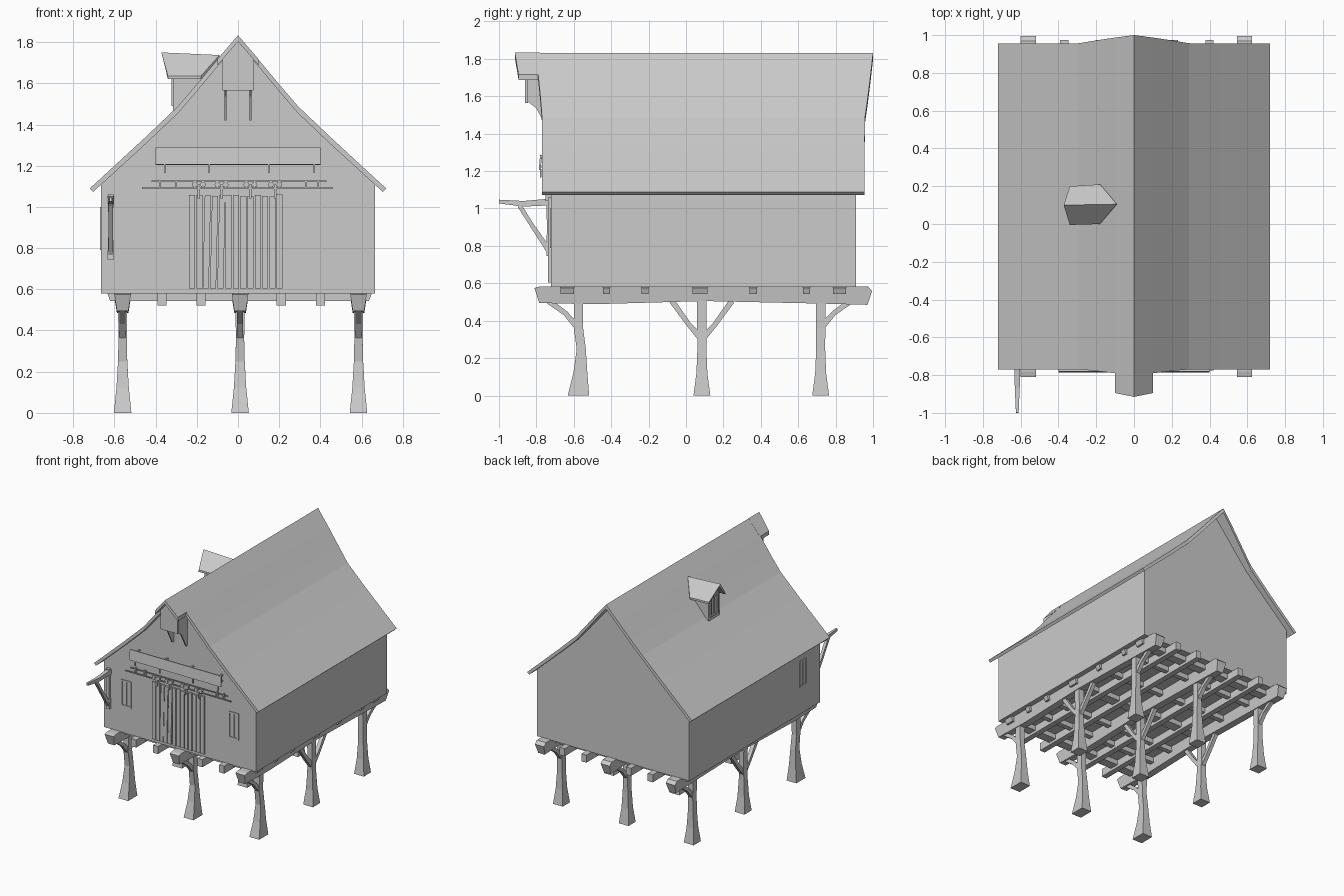
import bpy, bmesh, math, random
from mathutils import Vector

random.seed(4)


def part(name, solids):
    """One object from several solids; each solid is a list of matching rings."""
    bm = bmesh.new()
    for rings in solids:
        vs = [[bm.verts.new(p) for p in r] for r in rings]
        n = len(vs[0])
        for a, b in zip(vs, vs[1:]):
            for i in range(n):
                j = (i + 1) % n
                bm.faces.new((a[i], a[j], b[j], b[i]))
        bm.faces.new(vs[0][::-1])
        bm.faces.new(vs[-1])
    bmesh.ops.recalc_face_normals(bm, faces=bm.faces)
    me = bpy.data.meshes.new(name)
    bm.to_mesh(me)
    bm.free()
    ob = bpy.data.objects.new(name, me)
    bpy.context.collection.objects.link(ob)
    return ob


def box(x0, x1, y0, y1, z0, z1):
    return [[(x0, y0, z), (x1, y0, z), (x1, y1, z), (x0, y1, z)] for z in (z0, z1)]


def prism_x(yz, x0, x1):
    return [[(x, y, z) for y, z in yz] for x in (x0, x1)]


def prism_y(xz, y0, y1):
    return [[(x, y, z) for x, z in xz] for y in (y0, y1)]


def timber(x, path, w):
    """Bent timber in the y-z plane: path of (y, z, depth), width w along x."""
    rings = []
    for i, (y, z, d) in enumerate(path):
        a, b = path[max(i - 1, 0)], path[min(i + 1, len(path) - 1)]
        t = Vector((b[0] - a[0], b[1] - a[1])).normalized() * d / 2
        ww = (w[i] if isinstance(w, (list, tuple)) else w) / 2
        rings.append([(x - ww, y - t.y, z + t.x), (x + ww, y - t.y, z + t.x),
                      (x + ww, y + t.y, z - t.x), (x - ww, y + t.y, z - t.x)])
    return rings


# house body: closed gabled prism
half = [(0.665, 0.58), (0.665, 1.12), (0.29, 1.465), (0.2, 1.57)]
profile = half + [(0, 1.805)] + [(-x, z) for x, z in half[::-1]]
part("house_walls", [prism_y(profile, -0.722, 0.91)])

# main roof: (x, z, front y, back y) from ridge to eave, mirrored
slope = [(0.1, 1.715, -0.79, 0.987), (0.2, 1.595, -0.778, 0.972), (0.29, 1.49, -0.77, 0.957),
         (0.45, 1.338, -0.77, 0.955), (0.703, 1.105, -0.77, 0.955)]


def roof_ring(x, z, f, b, t=0.032):
    s = 0 if x == 0 else math.copysign(0.017, x)
    return [(x + s, f, z), (x + s, b, z), (x, b, z - t), (x, f, z - t)]


stations = [(-x, z, f, b) for x, z, f, b in slope[::-1]] + [(0, 1.832, -0.8, 1.0)] + slope
rings = []
for x, z, f, b in stations:
    edge = abs(x) > 0.7
    z0 = z - 0.016 if edge else z
    r = roof_ring(x, z0, f, b, 0.016 if edge else 0.034)
    rings.append(r if edge else [(x, q[1], q[2]) for q in r])
part("main_roof", [rings])

# small hood over the front gable
part("hood_roof", [[[(x, f, z), (x, -0.78, z), (x, -0.78, z - 0.03), (x, f, z - 0.03)]
     for x, z, f in ((-0.1, 1.717, -0.895), (0, 1.833, -0.915), (0.1, 1.717, -0.895))]])
part("hood_front", [prism_y([(-0.075, 1.565), (0.075, 1.565), (0.075, 1.72), (0, 1.808), (-0.075, 1.72)],
                            -0.86, -0.845)])
bracket = [(-0.85, 1.72), (-0.85, 1.575), (-0.80, 1.535), (-0.77, 1.48), (-0.74, 1.42), (-0.715, 1.42), (-0.715, 1.72)]
part("hood_brackets", [prism_x(bracket, x - 0.005, x + 0.005) for x in (-0.06, 0.06)])

# dormer on the left slope
part("dormer_roof", [
    [[(-0.34, y, z), (-0.18, y2, z), (-0.18, y2, z - 0.015), (-0.34, y, z - 0.015)] if y != 0.1 else
     [(-0.372, y, 1.75), (-0.09, 0.105, 1.737), (-0.09, 0.105, 1.715), (-0.365, y, 1.725)]
     for y, y2, z in ((-0.005, 0.0, 1.635), (0.1, 0.1, 0), (0.2, 0.21, 1.635))]])
gable = [(0.03, 1.4), (0.17, 1.4), (0.17, 1.64), (0.1, 1.725), (0.03, 1.64)]
part("dormer_walls", [prism_x(gable, -0.315, -0.15)])
part("dormer_window", [box(-0.322, -0.31, a, b, c, d) for a, b, c, d in
     ((0.05, 0.062, 1.49, 1.65), (0.138, 0.15, 1.49, 1.65), (0.062, 0.138, 1.49, 1.505),
      (0.062, 0.138, 1.638, 1.65), (0.096, 0.104, 1.505, 1.638))])

# signboard with hangers
part("signboard", [timber(0, [(-0.782, 1.205, 0.01), (-0.775, 1.287, 0.01)], 0.8)])
part("signboard_hangers", [box(x - 0.006, x + 0.006, -0.775, -0.715, z - 0.006, z + 0.006)
     for x in (-0.355, -0.11, 0.115, 0.37) for z in (1.225, 1.27)] +
     [box(x - 0.004, x + 0.004, -0.78, -0.772, 1.165, 1.21) for x in (-0.355, -0.14, 0.15, 0.37)])

# sliding door planks
planks = []
n, x0, width = 13, -0.24, 0.46 / 13
for i in range(n):
    a, b = x0 + i * width + 0.003, x0 + (i + 1) * width - 0.003
    lean = 0.005 if 2 <= i <= 4 else 0
    y = -0.732 - random.uniform(0, 0.006)
    top = 1.06 - random.uniform(0, 0.01)
    planks.append([[(a + s, y, z), (b + s, y, z), (b + s, -0.715, z), (a + s, -0.715, z)]
                   for z, s in ((0.605, -lean), (top, lean))])
part("door_planks", planks)

# door rail, rollers and straps
part("door_rails", [box(-0.465, 0.46, -0.748, -0.74, 1.086, 1.093), box(-0.42, 0.43, -0.748, -0.74, 1.121, 1.127)] +
     [box(x - 0.004, x + 0.004, -0.746, -0.715, 1.086, 1.13) for x in (-0.38, -0.3, 0.33, 0.39)])
rollers, straps = [], []
for c in (-0.19, -0.08, 0.06, 0.18):
    for s in (-0.02, 0.02):
        rollers.append(prism_y([(c + s + 0.014 * math.cos(k * math.pi / 4), 1.108 + 0.014 * math.sin(k * math.pi / 4))
                                for k in range(8)], -0.755, -0.738))
    straps.append(box(c - 0.006, c + 0.006, -0.75, -0.72, 1.04, 1.112))
    straps.append(box(c - 0.02, c + 0.02, -0.752, -0.74, 1.104, 1.112))
part("door_rollers", rollers)
part("door_straps", straps)

# narrow window frames: two on the front, one on the left side
bars = ((-0.045, -0.035, 0.79, 1.0), (0.035, 0.045, 0.79, 1.0), (-0.035, 0.035, 0.79, 0.802),
        (-0.035, 0.035, 0.988, 1.0), (-0.004, 0.004, 0.802, 0.988))
part("front_windows", [box(c + a, c + b, -0.727, -0.715, z0, z1) for c in (-0.47, 0.47) for a, b, z0, z1 in bars])
part("side_window", [box(-0.67, -0.66, -0.51 + a, -0.51 + b, z0, z1) for a, b, z0, z1 in bars])

# hanging pole with brace at the front left corner
part("pole_arm", [timber(-0.618, [(-0.72, 1.035, 0.036), (-0.87, 1.025, 0.03), (-1.0, 1.037, 0.02)],
                         [0.032, 0.026, 0.014])])
part("pole_brace", [timber(-0.618, [(-0.89, 1.015, 0.024), (-0.83, 0.92, 0.022), (-0.73, 0.77, 0.03)], 0.022)])
part("pole_upright", [timber(-0.618, [(-0.735, 0.745, 0.022), (-0.735, 0.9, 0.018), (-0.735, 1.06, 0.022)],
                             [0.032, 0.02, 0.028])])

# floor frame: main beams, joists and cross beams
post_x = (-0.56, 0.01, 0.585)
main = [(-0.81, 0.575), (-0.785, 0.495), (-0.5, 0.488), (0.1, 0.505), (0.7, 0.492), (0.97, 0.485), (0.995, 0.56),
        (0.97, 0.583), (-0.78, 0.583)]
part("main_beams", [[[(x - 0.04 + (0.012 if z < 0.52 else 0), y, z) for y, z in main],
                     [(x + 0.04 - (0.012 if z < 0.52 else 0), y, z) for y, z in main]] for x in post_x])
part("floor_joists", [box(x - 0.022, x + 0.022, -0.775, 0.975, 0.522, 0.582) for x in (-0.37, -0.18, 0.21, 0.4)])
cross = ((-0.635, 0.07), (-0.425, 0.038), (-0.22, 0.038), (0.075, 0.078), (0.36, 0.04), (0.645, 0.038), (0.82, 0.07))
part("cross_beams", [prism_y([(-0.635, 0.582), (-0.62, 0.542), (0.635, 0.542), (0.648, 0.575), (0.64, 0.582)],
                             y - w / 2, y + w / 2) for y, w in cross])

# nine flared posts with braces along the beams
posts, braces = [], []
for x in post_x:
    for y, s in ((-0.575, -1), (0.085, 0), (0.72, 1)):
        foot = 0.115 if s < 0 else 0.09
        off = 0.015 if s < 0 else 0
        posts.append(timber(x, [(y, 0, foot), (y + off * 0.7, 0.12, foot * 0.65), (y + off, 0.25, 0.048),
                                (y, 0.36, 0.05), (y, 0.51, 0.05)], [0.085, 0.06, 0.045, 0.04, 0.045]))
        for d in ((-1, 1) if s == 0 else (s,)):
            low = 0.3 if s == 0 else 0.36
            braces.append(timber(x, [(y, low, 0.035), (y + d * 0.07, low + 0.08, 0.026),
                                     (y + d * 0.16, 0.505, 0.03)], 0.03))
ob = part("posts", posts)
# flatten feet to the ground
for v in ob.data.vertices:
    v.co.z = 0 if v.co.z < 0.03 else v.co.z
part("post_braces", braces)
